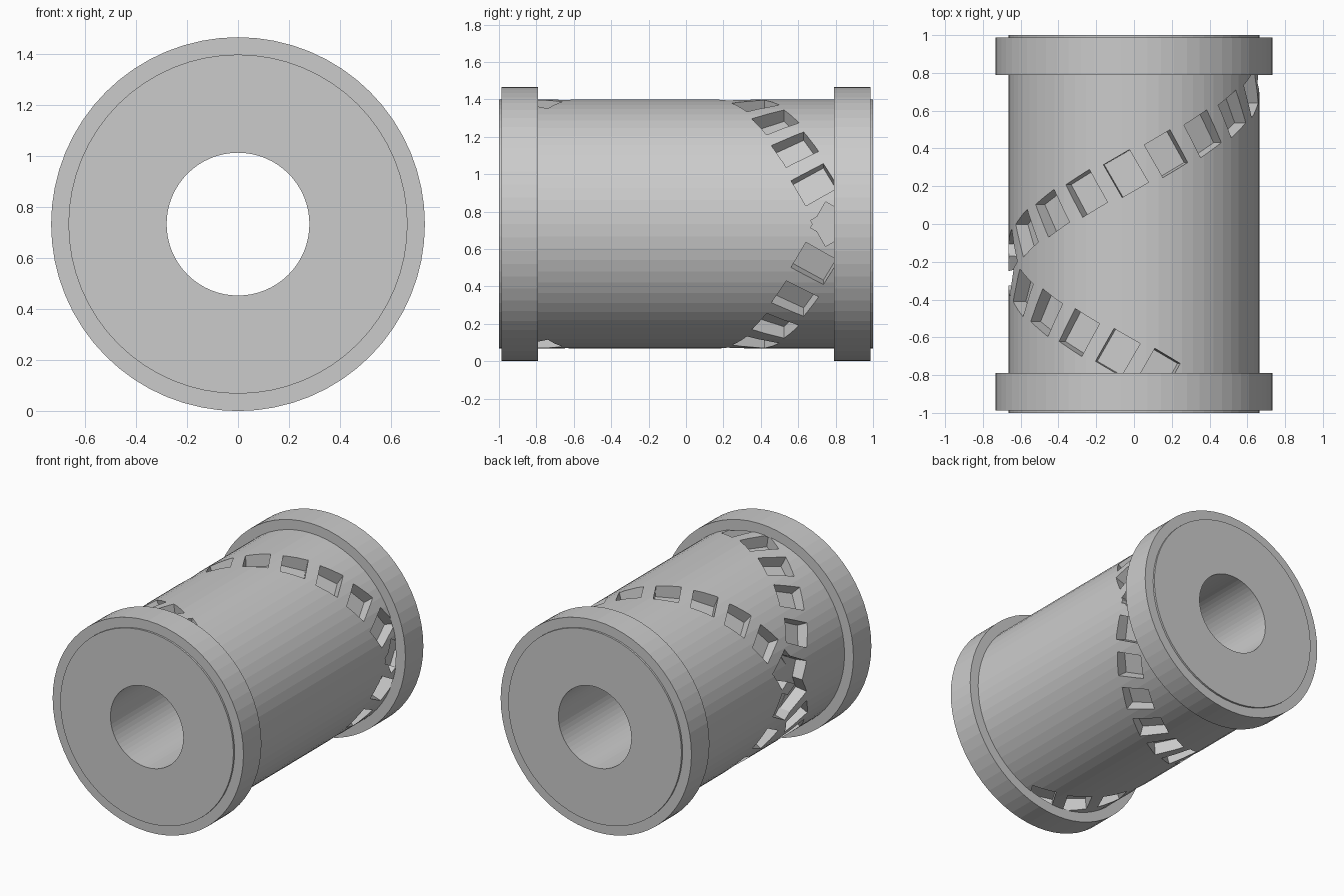
import bpy, bmesh
from math import sin, cos, pi, radians
from mathutils import Matrix, Vector

if "Cube" in bpy.data.objects:
    bpy.data.objects.remove(bpy.data.objects["Cube"])

SIDES = 64
CZ = 0.733          # axis height
R_BODY, R_FLANGE, R_BORE = 0.665, 0.733, 0.28


def finish(bm, name):
    bmesh.ops.recalc_face_normals(bm, faces=bm.faces)
    me = bpy.data.meshes.new(name)
    bm.to_mesh(me)
    bm.free()
    ob = bpy.data.objects.new(name, me)
    bpy.context.collection.objects.link(ob)
    return ob


def ring(name, r_in, r_out, y0, y1):
    """Tube along y with a rectangular section."""
    bm = bmesh.new()
    section = [(r_in, y0), (r_out, y0), (r_out, y1), (r_in, y1)]
    loops = []
    for i in range(SIDES):
        a = 2 * pi * i / SIDES
        loops.append([bm.verts.new((r * cos(a), y, CZ + r * sin(a))) for r, y in section])
    for i in range(SIDES):
        p, q = loops[i], loops[(i + 1) % SIDES]
        for j in range(4):
            k = (j + 1) % 4
            bm.faces.new((p[j], p[k], q[k], q[j]))
    return finish(bm, name)


def pocket_cutter(name, side):
    """Boxes stepping along a helix; side = +1 / -1 sets the handedness."""
    bm = bmesh.new()
    depth, height, tilt = 0.085, 0.3, radians(30)
    for k in range(16):
        a = radians(18.75) * k
        out = Vector((cos(a), 0, side * sin(a)))
        tan = Vector((-sin(a), 0, side * cos(a)))
        along = tan * cos(tilt) + Vector((0, -sin(tilt), 0))
        across = out.cross(along)
        pos = out * (R_BODY - depth + height / 2) + Vector((0, 0.793 - 0.1052 * k, CZ))
        m = Matrix((along * 0.16, across * 0.20, out * height)).transposed().to_4x4()
        m.translation = pos
        bmesh.ops.create_cube(bm, size=1, matrix=m)
    return finish(bm, name)


# Drum body with a through bore
body = ring("drum_body", R_BORE, R_BODY, -1.0, 1.0)

# Two crossing helical rows of rectangular pockets
for side in (1, -1):
    cutter = pocket_cutter("pocket_cutter", side)
    cutter.hide_render = True
    mod = body.modifiers.new("pockets", 'BOOLEAN')
    mod.operation = 'DIFFERENCE'
    mod.solver = 'EXACT'
    mod.object = cutter
    bpy.context.view_layer.objects.active = body
    bpy.ops.object.modifier_apply(modifier=mod.name)
    bpy.data.objects.remove(cutter)

# End flanges
ring("front_flange", R_BODY - 0.005, R_FLANGE, -0.987, -0.79)
ring("back_flange", R_BODY - 0.005, R_FLANGE, 0.79, 0.987)
